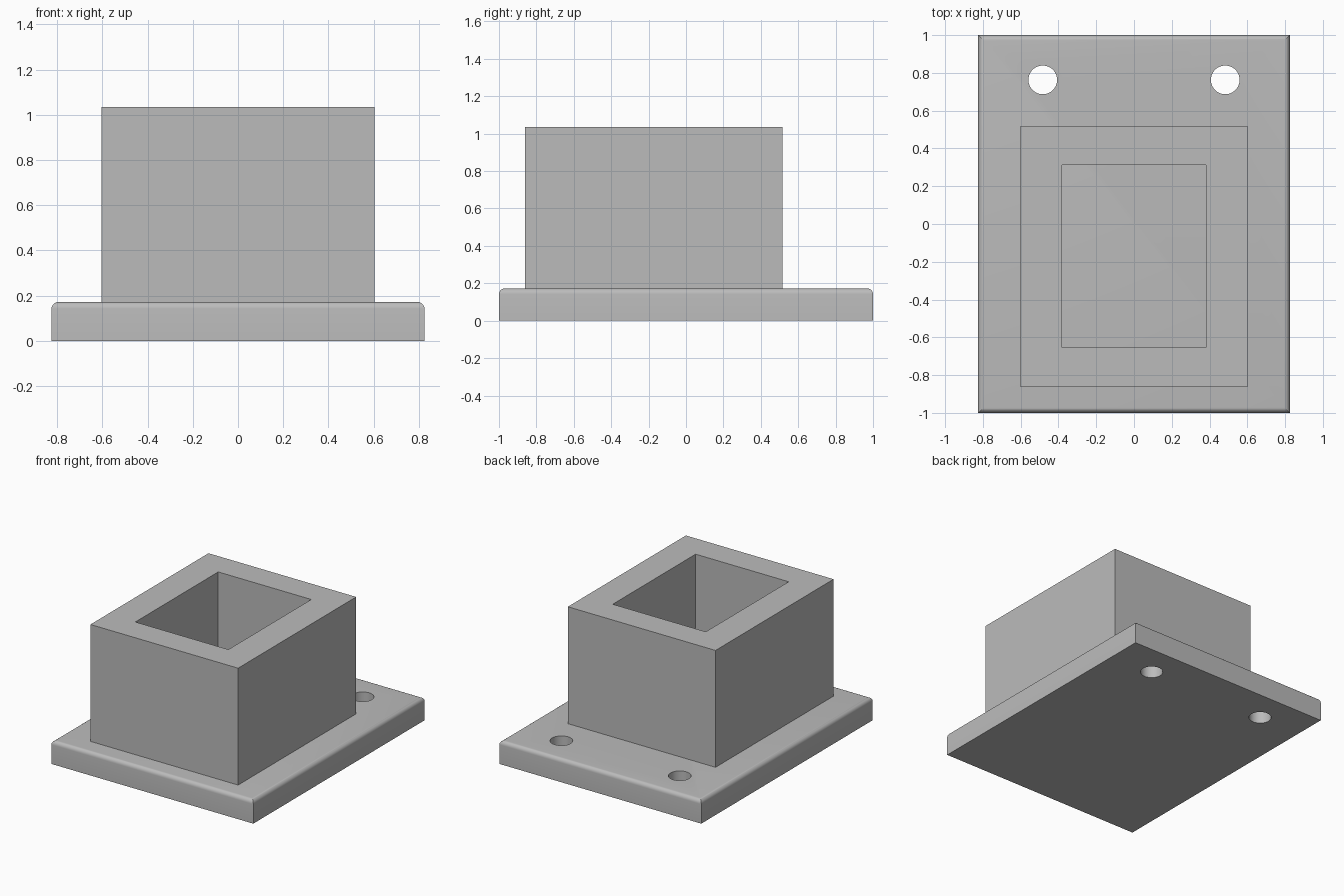
import bpy
import bmesh
from mathutils import Vector, Matrix
from math import radians

if "Cube" in bpy.data.objects:
    bpy.data.objects.remove(bpy.data.objects["Cube"], do_unlink=True)

PLATE_TOP = 0.172
BLOCK_TOP = 1.035

grey = bpy.data.materials.new("plain grey")
grey.use_nodes = True
colour = (0.5, 0.5, 0.5, 1)
grey.diffuse_color = colour
grey.node_tree.nodes["Principled BSDF"].inputs["Base Color"].default_value = colour


def make_object(name, bm):
    bmesh.ops.recalc_face_normals(bm, faces=bm.faces)
    mesh = bpy.data.meshes.new(name)
    bm.to_mesh(mesh)
    bm.free()
    mesh.materials.append(grey)
    obj = bpy.data.objects.new(name, mesh)
    bpy.context.collection.objects.link(obj)
    return obj


def box(low, high):
    low, high = Vector(low), Vector(high)
    bm = bmesh.new()
    bmesh.ops.create_cube(bm, size=1)
    bmesh.ops.scale(bm, vec=high - low, verts=bm.verts)
    bmesh.ops.translate(bm, vec=(low + high) / 2, verts=bm.verts)
    return bm


def cut(obj, cutter):
    mod = obj.modifiers.new("cut", "BOOLEAN")
    mod.operation = "DIFFERENCE"
    mod.solver = "EXACT"
    mod.object = cutter
    bpy.context.view_layer.objects.active = obj
    bpy.ops.object.modifier_apply(modifier=mod.name)
    bpy.data.objects.remove(cutter, do_unlink=True)


# Base plate with rounded top edges
bm = box((-0.825, -1, 0), (0.825, 1, PLATE_TOP))
rim = [e for e in bm.edges if all(v.co.z > PLATE_TOP / 2 for v in e.verts)]
bmesh.ops.bevel(bm, geom=rim, offset=0.03, segments=6, profile=0.5, affect="EDGES")
plate = make_object("base_plate", bm)

# Two screw holes at the back of the plate
for side in (-1, 1):
    bm = bmesh.new()
    bmesh.ops.create_cone(bm, cap_ends=True, segments=48, radius1=0.076,
                          radius2=0.076, depth=1,
                          matrix=Matrix.Translation((side * 0.483, 0.763, 0)))
    cut(plate, make_object("screw_hole_cutter", bm))

# Square socket block, open through to the plate
block = make_object("socket_block", box((-0.603, -0.86, PLATE_TOP - 0.01),
                                        (0.603, 0.517, BLOCK_TOP)))
cut(block, make_object("socket_cutter", box((-0.38, -0.655, 0),
                                            (0.38, 0.312, BLOCK_TOP + 0.2))))

# Smooth the rounded rim and holes, keep the corners crisp
bpy.ops.object.select_all(action="DESELECT")
plate.select_set(True)
bpy.context.view_layer.objects.active = plate
bpy.ops.object.shade_smooth_by_angle(angle=radians(30))
